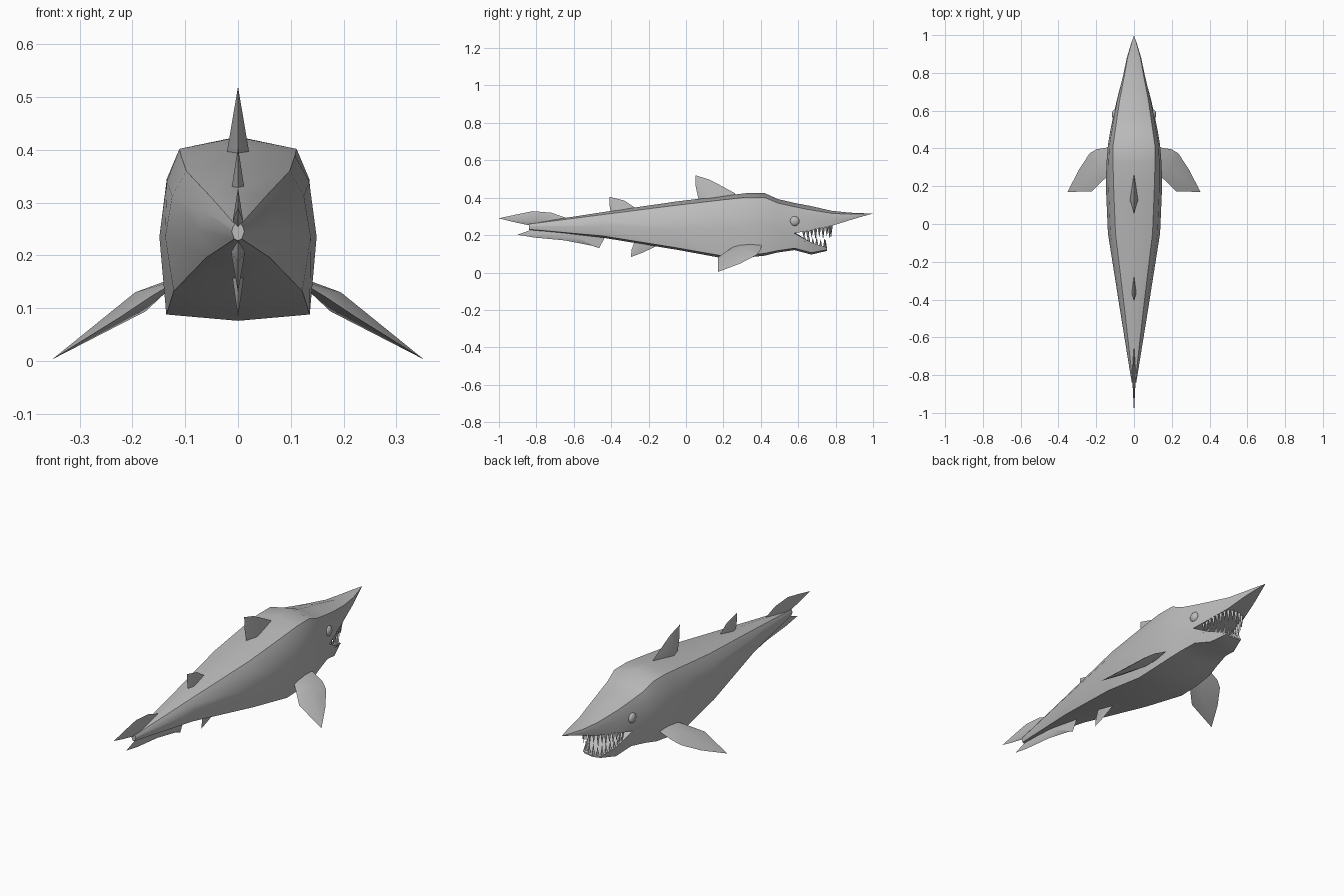
import bpy, bmesh, math
from mathutils import Vector

if "Cube" in bpy.data.objects:
    bpy.data.objects.remove(bpy.data.objects["Cube"])

grey = bpy.data.materials.new("shark grey")
grey.diffuse_color = (0.5, 0.5, 0.5, 1)
grey.use_nodes = True
grey.node_tree.nodes["Principled BSDF"].inputs["Base Color"].default_value = grey.diffuse_color


def finish(name, bm, angle=30):
    bmesh.ops.remove_doubles(bm, verts=bm.verts, dist=0.0005)
    bmesh.ops.recalc_face_normals(bm, faces=bm.faces)
    me = bpy.data.meshes.new(name)
    bm.to_mesh(me)
    bm.free()
    me.materials.append(grey)
    ob = bpy.data.objects.new(name, me)
    bpy.context.collection.objects.link(ob)
    bpy.ops.object.select_all(action='DESELECT')
    ob.select_set(True)
    bpy.context.view_layer.objects.active = ob
    if angle:
        bpy.ops.object.shade_smooth_by_angle(angle=math.radians(angle))
    return ob


def loft(bm, sections, cap_start=False, cap_end=False):
    """Each section: (y, half outline of (x, z) from top centre to bottom centre)."""
    rings = []
    for y, half in sections:
        pts = half + [(-x, z) for x, z in half[-2:0:-1]]
        rings.append([bm.verts.new((x, y, z)) for x, z in pts])
    for a, b in zip(rings, rings[1:]):
        n = len(a)
        for i in range(n):
            j = (i + 1) % n
            bm.faces.new((a[i], a[j], b[j], b[i]))
    if cap_start:
        bm.faces.new(rings[0])
    if cap_end:
        bm.faces.new(rings[-1])
    return rings


# Body: trunk, then upper and lower jaw sharing the mouth corner
bm = bmesh.new()
T, A, E, B, C, D = (0, .372), (.087, .352), (.103, .305), (.108, .21), (.098, .13), (0, .12)
P = (0, .215)
loft(bm, [
    (-.84, [(0, .262), (.006, .259), (.010, .253), (.012, .245), (.007, .231), (0, .228)]),
    (-.45, [(0, .322), (.050, .309), (.066, .285), (.075, .250), (.060, .196), (0, .187)]),
    (-.05, [(0, .380), (.098, .360), (.125, .312), (.138, .235), (.122, .132), (0, .122)]),
    (.20, [(0, .410), (.108, .389), (.135, .340), (.149, .235), (.136, .088), (0, .076)]),
    (.32, [(0, .424), (.111, .402), (.135, .345), (.146, .235), (.136, .092), (0, .080)]),
    (.42, [(0, .425), (.110, .402), (.130, .345), (.138, .240), (.130, .102), (0, .090)]),
    (.49, [(0, .393), (.100, .372), (.118, .325), (.126, .230), (.116, .117), (0, .107)]),
    (.58, [T, A, E, B, C, D])], cap_start=True)
rings = loft(bm, [
    (.58, [T, A, E, B, P]),
    (.66, [(0, .357), (.075, .336), (.088, .295), (.090, .224), (0, .230)]),
    (.78, [(0, .330), (.052, .316), (.059, .290), (.057, .250), (0, .255)]),
    (.88, [(0, .320), (.034, .312), (.038, .300), (.035, .281), (0, .283)]),
    (.95, [(0, .317), (.015, .314), (.017, .309), (.015, .302), (0, .302)])])
tip = bm.verts.new((0, 1.0, .315))
last = rings[-1]
for i in range(len(last)):
    bm.faces.new((last[i], last[(i + 1) % len(last)], tip))
loft(bm, [
    (.58, [P, B, C, D]),
    (.67, [(0, .145), (.084, .160), (.074, .106), (0, .096)]),
    (.755, [(0, .122), (.052, .132), (.045, .122), (0, .116)])], cap_end=True)
finish("body", bm, 35)


def fin(name, outline, ridge, offset):
    """Thin blade: closed outline with a raised ridge point on both sides."""
    bm = bmesh.new()
    rim = [bm.verts.new(p) for p in outline]
    for s in (1, -1):
        top = bm.verts.new(Vector(ridge) + s * Vector(offset))
        for i in range(len(rim)):
            bm.faces.new((rim[i], rim[(i + 1) % len(rim)], top))
    return finish(name, bm, 30)


# Fins along the centre line: outline (y, z), ridge point, half thickness
median = {
    "dorsal_fin": ([(.28, .40), (.26, .425), (.19, .463), (.125, .497), (.05, .52),
                    (.052, .46), (.067, .39)], (.13, .39), .022),
    "second_dorsal_fin": ([(-.26, .33), (-.27, .345), (-.33, .385), (-.41, .405),
                           (-.41, .365), (-.40, .31)], (-.36, .315), .014),
    "anal_fin": ([(-.15, .16), (-.16, .14), (-.235, .105), (-.295, .083),
                  (-.29, .125), (-.27, .18)], (-.25, .165), .012),
    "upper_tail_fin": ([(-.60, .285), (-.64, .292), (-.72, .32), (-.82, .328), (-.90, .312),
                        (-1.0, .29), (-.93, .272), (-.85, .255), (-.80, .25)], (-.80, .265), .010),
    "lower_tail_fin": ([(-.42, .21), (-.435, .185), (-.465, .13), (-.50, .143), (-.65, .172),
                        (-.81, .187), (-.90, .202), (-.835, .226), (-.76, .24)], (-.62, .205), .013),
}
for name, (pts, (ry, rz), w) in median.items():
    fin(name, [(0, y, z) for y, z in pts], (0, ry, rz), (w, 0, 0))

# Paired fins and eyes
paddle = [(.10, .37, .165), (.14, .405, .143), (.20, .395, .115), (.235, .374, .092), (.29, .29, .048),
          (.352, .17, .003), (.225, .172, .082), (.165, .23, .122), (.11, .28, .155)]
for s, side in ((1, "right"), (-1, "left")):
    fin(side + "_pectoral_fin", [(s * x, y, z) for x, y, z in paddle],
        (s * .185, .30, .112), (s * .010, 0, .018))
    bm = bmesh.new()
    bmesh.ops.create_uvsphere(bm, u_segments=16, v_segments=10, radius=.026)
    bmesh.ops.scale(bm, vec=(.6, 1, 1), verts=bm.verts)
    bmesh.ops.translate(bm, vec=(s * .102, .58, .275), verts=bm.verts)
    finish(side + "_eye", bm, 60)


def along(path, t):
    """Point at fraction t of a polyline."""
    path = [Vector(p) for p in path]
    lens = [(b - a).length for a, b in zip(path, path[1:])]
    d = t * sum(lens)
    for a, b, l in zip(path, path[1:], lens):
        if d <= l + 1e-6:
            return a.lerp(b, d / l)
        d -= l
    return path[-1]


def teeth(name, path, count, height, radius):
    bm = bmesh.new()
    for i in range(count):
        p = along(path, i / (count - 1))
        h = height * (.65 + .35 * math.sin(math.pi * i / (count - 1))) * (1 if i % 2 else .8)
        base = [bm.verts.new(p + Vector((radius * math.cos(k * math.pi / 2),
                radius * math.sin(k * math.pi / 2), 0))) for k in range(4)]
        apex = bm.verts.new(p + Vector((0, 0, h)))
        for k in range(4):
            bm.faces.new((base[k], base[(k + 1) % 4], apex))
        bm.faces.new(base)
    finish(name, bm, 0)


# Tooth rows wrap round the front of each jaw
upper = [(.085, .63, .224), (.078, .68, .234), (.050, .765, .252), (.02, .775, .256)]
lower = [(.083, .635, .165), (.074, .67, .152), (.045, .742, .128), (.018, .746, .122)]
for name, row, n, h, r in (("upper_teeth", upper, 19, -.075, .010), ("lower_teeth", lower, 15, .06, .009)):
    teeth(name, row + [(-x, y, z) for x, y, z in reversed(row)], n, h, r)
